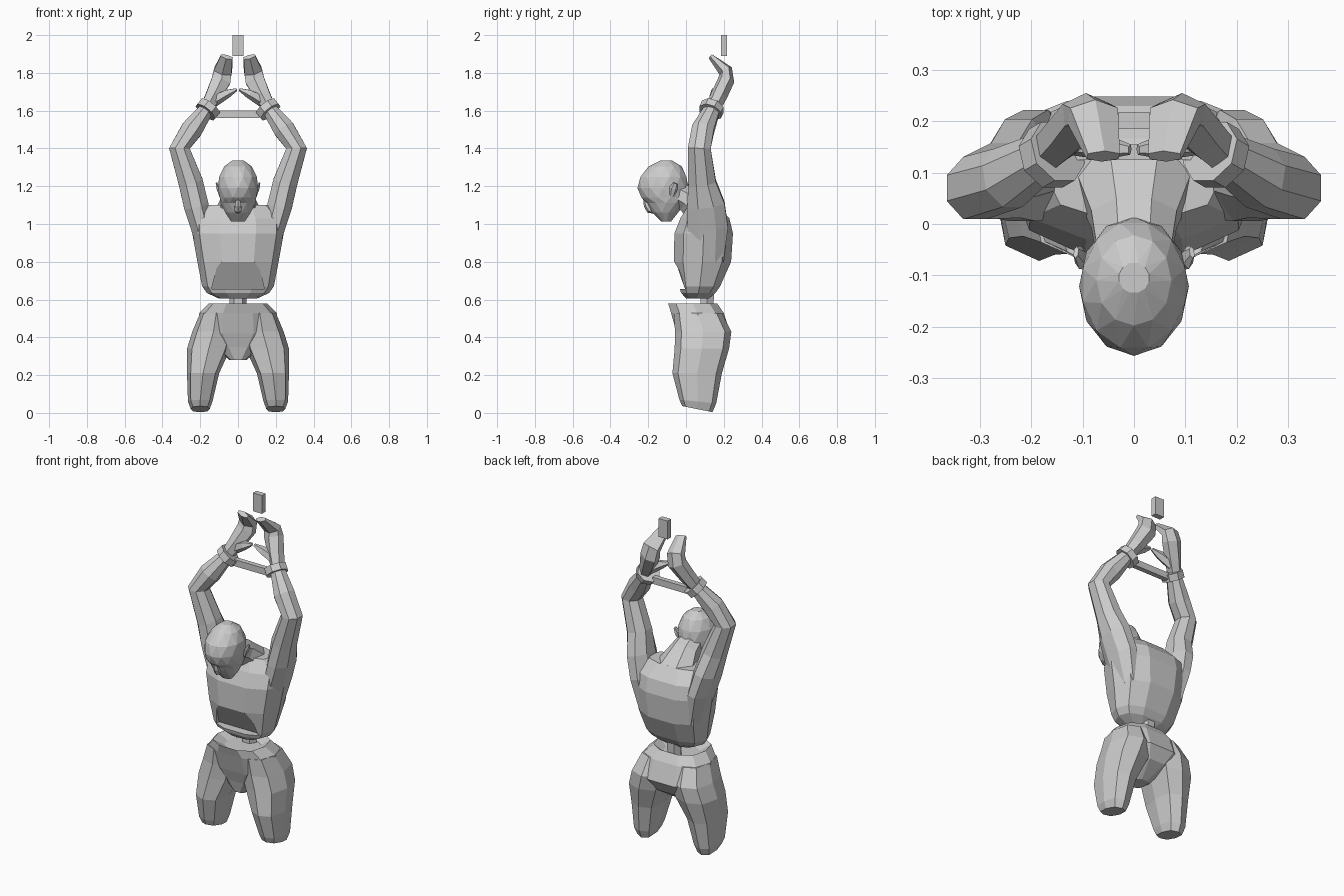
import bpy, bmesh, math
from mathutils import Vector

if "Cube" in bpy.data.objects:
    bpy.data.objects.remove(bpy.data.objects["Cube"])


def skin(name, rings, mirror=False, stagger=False):
    """Closed flat-faced mesh through rings of points, optionally doubled across x."""
    bm = bmesh.new()
    for s in ((1, -1) if mirror else (1,)):
        vs = [[bm.verts.new((p[0] * s, p[1], p[2])) for p in r] for r in rings]
        n = len(rings[0])
        for k, (a, b) in enumerate(zip(vs, vs[1:])):
            for i in range(n):
                j = (i + 1) % n
                if not stagger:
                    bm.faces.new((a[i], a[j], b[j], b[i]))
                elif k % 2 == 0:
                    bm.faces.new((a[i], a[j], b[i]))
                    bm.faces.new((a[j], b[j], b[i]))
                else:
                    bm.faces.new((a[i], b[j], b[i]))
                    bm.faces.new((a[i], a[j], b[j]))
        bm.faces.new(vs[0][::-1])
        bm.faces.new(vs[-1])
    bmesh.ops.recalc_face_normals(bm, faces=bm.faces)
    me = bpy.data.meshes.new(name)
    bm.to_mesh(me)
    bm.free()
    ob = bpy.data.objects.new(name, me)
    bpy.context.collection.objects.link(ob)
    return ob


def stack(name, rows, n=10, power=0.8, mirror=False, stagger=False):
    """Level rings: z, centre x, half width, front y, back y, slope of z along y."""
    def sp(v):
        return math.copysign(abs(v) ** power, v) if abs(v) > 1e-6 else 0
    rings = []
    for k, (z, cx, hw, yf, yb, slope) in enumerate(rows):
        cy, ry = (yf + yb) / 2, (yb - yf) / 2
        ring = []
        for i in range(n):
            a = 2 * math.pi * (i + (.5 if stagger and k % 2 else 0)) / n
            y = ry * sp(math.sin(a))
            ring.append((cx + hw * sp(math.cos(a)), cy + y, z + slope * y))
        rings.append(ring)
    return skin(name, rings, mirror, stagger)


def limb(name, path, n=8, mirror=True):
    """Rings square to a path: x, y, z, radius across, radius in depth."""
    pts = [Vector(p[:3]) for p in path]
    rings = []
    for i, (p, row) in enumerate(zip(pts, path)):
        t = (pts[min(i + 1, len(pts) - 1)] - pts[max(i - 1, 0)]).normalized()
        v = Vector((0, 1, 0))
        v = (v - t * v.dot(t)).normalized()
        u = v.cross(t)
        rings.append([p + u * row[3] * math.cos(2 * math.pi * (k + .5) / n) * 1.06
                      + v * row[4] * math.sin(2 * math.pi * (k + .5) / n) * 1.06
                      for k in range(n)])
    return skin(name, rings, mirror)


def box(name, x, y, z):
    return skin(name, [[(x[0], y[0], h), (x[1], y[0], h), (x[1], y[1], h), (x[0], y[1], h)]
                       for h in z])


def combine(base, *parts, how='UNION'):
    """Union or cut parts with base and remove the pieces."""
    for p in parts:
        m = base.modifiers.new("combine", 'BOOLEAN')
        m.operation, m.solver, m.object = how, 'EXACT', p
        bpy.context.view_layer.objects.active = base
        bpy.ops.object.modifier_apply(modifier=m.name)
        bpy.data.objects.remove(p)


# Upper body, with a sloping hollow under the ribs
torso = stack("torso", [
    (.605, 0, .10, .00, .12, 0), (.635, 0, .165, -.03, .16, 0), (.67, 0, .19, -.04, .185, 0),
    (.80, 0, .215, -.07, .245, 0), (.95, 0, .242, -.068, .255, 0),
    (1.03, 0, .24, -.035, .235, 0), (1.10, 0, .17, .01, .17, 0)])
hollow = skin("hollow_cutter", [
    [(-.14, -.2, .655), (.14, -.2, .655), (.14, .02, .655), (-.14, .02, .655)],
    [(-.105, -.2, .80), (.105, -.2, .80), (.105, -.062, .80), (-.105, -.062, .80)]])
combine(torso, hollow, how='DIFFERENCE')
# Neck sloping down into the upper back
neck = limb("neck", [(0, .16, .93, .17, .09), (0, .10, 1.05, .125, .085),
                     (0, .01, 1.13, .085, .07), (0, -.08, 1.18, .07, .06)], mirror=False)

# Raised arms with hands bent forward at the knuckles
arms = limb("arms", [
    (.155, .12, .80, .04, .08), (.19, .115, .98, .06, .11), (.222, .105, 1.10, .067, .102),
    (.25, .085, 1.22, .066, .075), (.31, .07, 1.40, .056, .062), (.245, .09, 1.50, .058, .060),
    (.165, .14, 1.61, .038, .042)])
hands = limb("hands", [
    (.175, .135, 1.60, .032, .038), (.13, .175, 1.68, .045, .042), (.09, .212, 1.76, .055, .042),
    (.08, .21, 1.81, .052, .036), (.06, .132, 1.885, .035, .014)], n=6)
thumbs = limb("thumbs", [(.13, .165, 1.65, .03, .03), (.06, .15, 1.69, .024, .025),
                         (.008, .145, 1.712, .008, .01)], n=5)

# Bowed head
head = stack("head", [
    (1.012, 0, .035, -.13, -.08, 0), (1.06, 0, .07, -.18, -.04, 0),
    (1.11, 0, .092, -.208, -.005, 0), (1.14, 0, .10, -.24, .008, 0),
    (1.19, 0, .107, -.257, .014, 0), (1.25, 0, .103, -.245, .006, 0),
    (1.305, 0, .073, -.198, -.022, 0), (1.337, 0, .03, -.135, -.075, 0)],
    n=12, power=1, stagger=True)
nose = limb("nose", [(0, -.215, 1.14, .012, .012), (0, -.205, 1.10, .018, .018),
                     (0, -.19, 1.075, .02, .02), (0, -.17, 1.065, .01, .01)], n=6, mirror=False)
ears = limb("ears", [(.093, -.075, 1.15, .008, .014), (.105, -.065, 1.19, .010, .022),
                     (.113, -.055, 1.215, .005, .012)], n=6)
combine(torso, neck, arms, hands, thumbs)
combine(head, nose, ears)

# Exposed spine between the two halves
stack("spine", [(.535, 0, .045, .07, .15, 0), (.68, 0, .045, .075, .155, 0)], n=6, power=1)

# Hips with a hollow upper rim, and cut-off thighs
hips = stack("hips", [
    (.28, 0, .045, -.01, .09, 0), (.35, 0, .13, -.03, .20, 0), (.42, 0, .21, -.055, .243, 0),
    (.53, 0, .205, -.085, .205, 0), (.58, 0, .155, -.10, .17, 0), (.545, 0, .10, -.04, .13, 0)])
thighs = stack("thighs", [
    (.02, .20, .05, -.02, .14, -.2), (.06, .20, .065, -.035, .16, -.1),
    (.21, .185, .085, -.072, .19, 0), (.34, .155, .115, -.06, .228, 0),
    (.43, .13, .112, -.058, .24, 0), (.53, .115, .085, -.065, .19, 0)],
    n=8, power=.75, mirror=True)
combine(hips, thighs)

# Wrist shackles, joining bar and the hanging link above
limb("shackles", [(.172, .128, 1.592, .062, .062), (.148, .142, 1.622, .062, .062)])
box("shackle_bar", (-.115, .115), (.125, .155), (1.56, 1.60))
box("hanging_link", (-.03, .03), (.185, .218), (1.89, 2.0))
